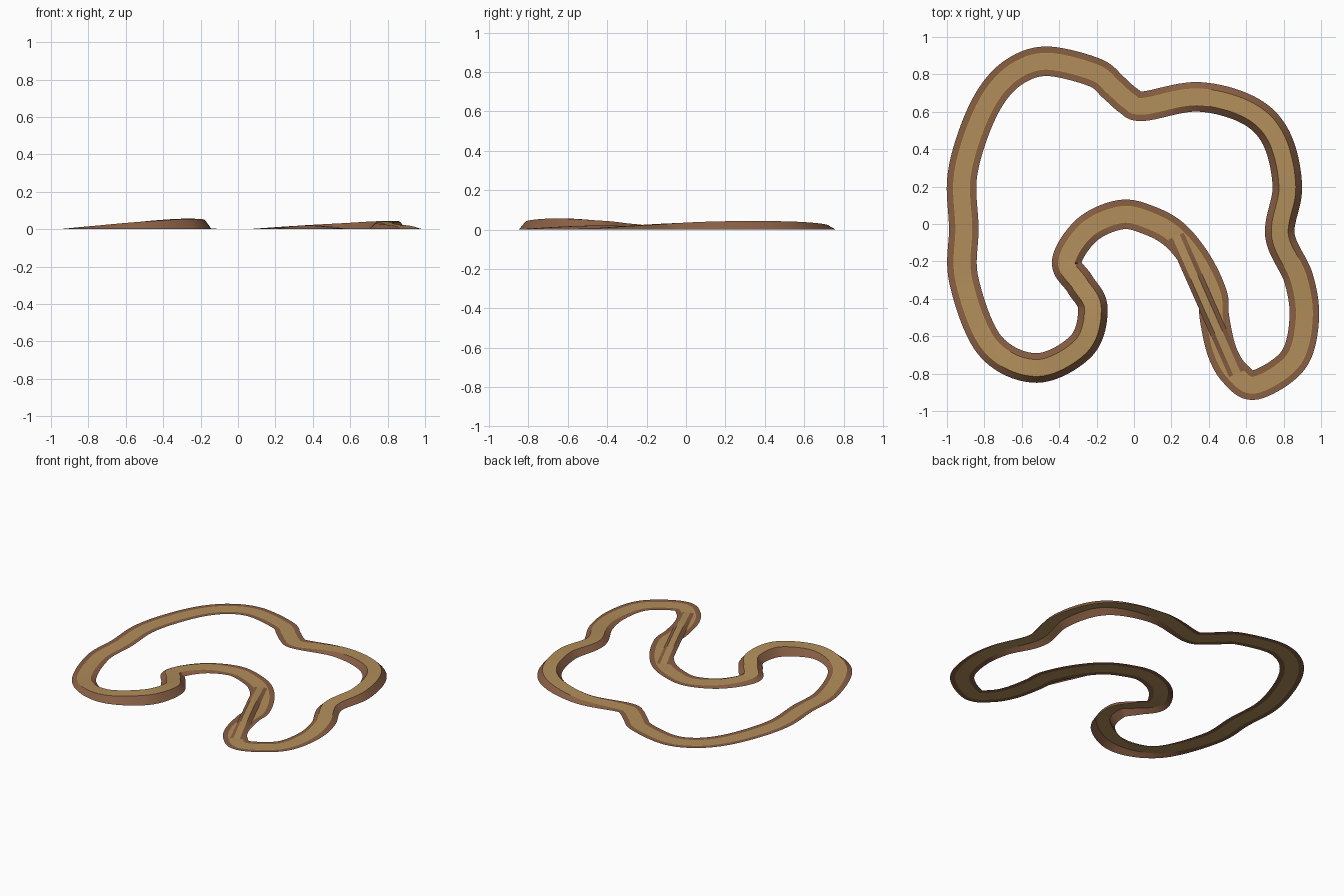
import bpy
import bmesh
import math
from mathutils import Vector

cube = bpy.data.objects.get("Cube")
if cube:
    bpy.data.objects.remove(cube, do_unlink=True)


def make_material(name, rgb):
    mat = bpy.data.materials.new(name)
    mat.use_nodes = True
    mat.diffuse_color = (*rgb, 1)
    mat.node_tree.nodes["Principled BSDF"].inputs["Base Color"].default_value = (*rgb, 1)
    return mat


bank_mat = make_material("brown earth", (0.25, 0.115, 0.06))
road_mat = make_material("tan dirt", (0.44, 0.27, 0.105))
line_mat = make_material("gold edge", (0.56, 0.32, 0.05))


def smooth_path(knots, steps):
    """Closed Catmull-Rom path through the knots."""
    pts = [Vector(k) for k in knots]
    n = len(pts)
    path = []
    for i in range(n):
        a, b, c, d = (pts[(i + k) % n] for k in (-1, 0, 1, 2))
        for s in range(steps):
            t = s / steps
            path.append(0.5 * (2 * b + (c - a) * t
                               + (2 * a - 5 * b + 4 * c - d) * t ** 2
                               + (3 * b - a - 3 * c + d) * t ** 3))
    for p in path:
        p.z = max(p.z, 0)
    return path


def sweep_road(name, path, road_half, base_half, line, closed):
    """Flat road with thin edge lines and banks that slope to the ground."""
    outer = road_half + line
    section = [-base_half, -outer, -road_half, road_half, outer, base_half]
    slots = [0, 2, 1, 2, 0]
    n = len(path)
    bm = bmesh.new()
    rows = []
    for i, p in enumerate(path):
        ahead = path[(i + 1) % n] if closed else path[min(i + 1, n - 1)]
        behind = path[i - 1] if closed else path[max(i - 1, 0)]
        t = ahead - behind
        side = Vector((-t.y, t.x, 0)).normalized()
        row = []
        for off in section:
            co = p + side * off
            if abs(off) == base_half:
                co.z = 0
            row.append(bm.verts.new(co))
        rows.append(row)
    for i in range(n if closed else n - 1):
        a, b = rows[i], rows[(i + 1) % n]
        for j, slot in enumerate(slots):
            face = bm.faces.new((a[j], b[j], b[j + 1], a[j + 1]))
            face.material_index = slot
    mesh = bpy.data.meshes.new(name)
    bm.to_mesh(mesh)
    bm.free()
    for mat in (bank_mat, road_mat, line_mat):
        mesh.materials.append(mat)
    obj = bpy.data.objects.new(name, mesh)
    bpy.context.collection.objects.link(obj)
    bpy.ops.object.select_all(action="DESELECT")
    obj.select_set(True)
    bpy.context.view_layer.objects.active = obj
    bpy.ops.object.shade_smooth_by_angle(angle=math.radians(15))
    return obj


# Main circuit: centre line with the road height
circuit = [
    (-.92, .24, 0), (-.86, .48, 0), (-.76, .69, 0), (-.63, .82, 0),
    (-.46, .87, 0), (-.21, .81, 0), (-.11, .73, 0), (-.03, .66, 0),
    (.05, .63, 0), (.34, .68, .02), (.61, .61, .034), (.76, .46, .042),
    (.82, .2, .042), (.78, -.06, .032), (.88, -.29, .018),
    (.91, -.51, .005), (.85, -.73, 0), (.65, -.86, 0), (.54, -.8, 0),
    (.47, -.68, 0), (.43, -.5, 0), (.42, -.38, 0), (.34, -.21, 0),
    (.22, -.06, 0), (.08, .02, 0), (-.07, .05, 0), (-.25, -.03, .01),
    (-.36, -.2, .02), (-.29, -.32, .031), (-.22, -.45, .046),
    (-.28, -.65, .056), (-.52, -.77, .04), (-.77, -.65, .015),
    (-.91, -.3, 0), (-.91, -.02, 0),
]
sweep_road("main_track", smooth_path(circuit, 10), .042, .079, .003, True)

# Straight raised shortcut across the bend
start, end = Vector((.225, -.065, 0)), Vector((.55, -.8, 0))
steps = 16
shortcut = []
for i in range(steps + 1):
    p = start.lerp(end, i / steps)
    p.z = .004 + .016 * math.sin(math.pi * i / steps)
    shortcut.append(p)
sweep_road("shortcut_ramp", shortcut, .02, .045, .001, False)
